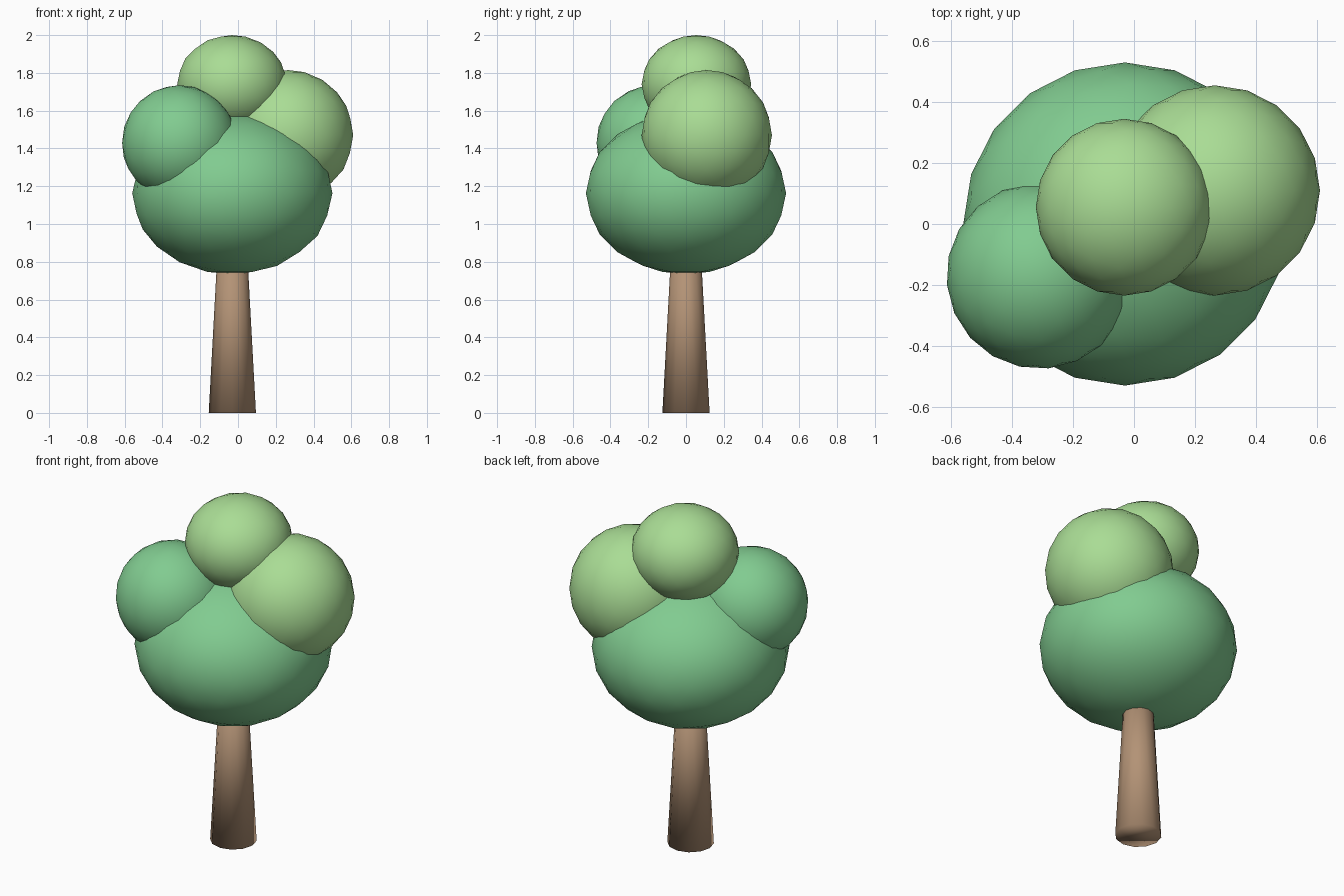
import bpy

if "Cube" in bpy.data.objects:
    bpy.data.objects.remove(bpy.data.objects["Cube"])


def material(name, rgb):
    m = bpy.data.materials.new(name)
    m.diffuse_color = (*rgb, 1)
    m.use_nodes = True
    m.node_tree.nodes["Principled BSDF"].inputs["Base Color"].default_value = m.diffuse_color
    return m


bark = material("bark", (0.45, 0.29, 0.18))
dark_leaf = material("dark_leaf", (0.22, 0.60, 0.28))
light_leaf = material("light_leaf", (0.40, 0.72, 0.30))


def finish(name, mat):
    ob = bpy.context.object
    ob.name = name
    ob.data.materials.append(mat)
    bpy.ops.object.shade_smooth()
    return ob


# Tapered trunk, its top hidden inside the crown
bpy.ops.mesh.primitive_cone_add(vertices=12, radius1=0.125, radius2=0.075,
                                depth=0.92, location=(-0.03, 0, 0.46))
finish("trunk", bark)

# Rounded leaf clumps: name, centre, radius, half height, turn, material
clumps = [
    ("main_crown", (-0.03, 0, 1.163), 0.53, 0.43, 0, dark_leaf),
    ("left_clump", (-0.31, -0.17, 1.43), 0.305, 0.305, 0.1, dark_leaf),
    ("right_clump", (0.265, 0.11, 1.47), 0.345, 0.345, 0, light_leaf),
    ("top_clump", (-0.032, 0.055, 1.74), 0.29, 0.26, 0, light_leaf),
]
for name, centre, radius, half_height, turn, mat in clumps:
    bpy.ops.mesh.primitive_ico_sphere_add(subdivisions=3, radius=1,
                                          location=centre, rotation=(0, 0, turn))
    ob = finish(name, mat)
    ob.scale = (radius, radius, half_height)
